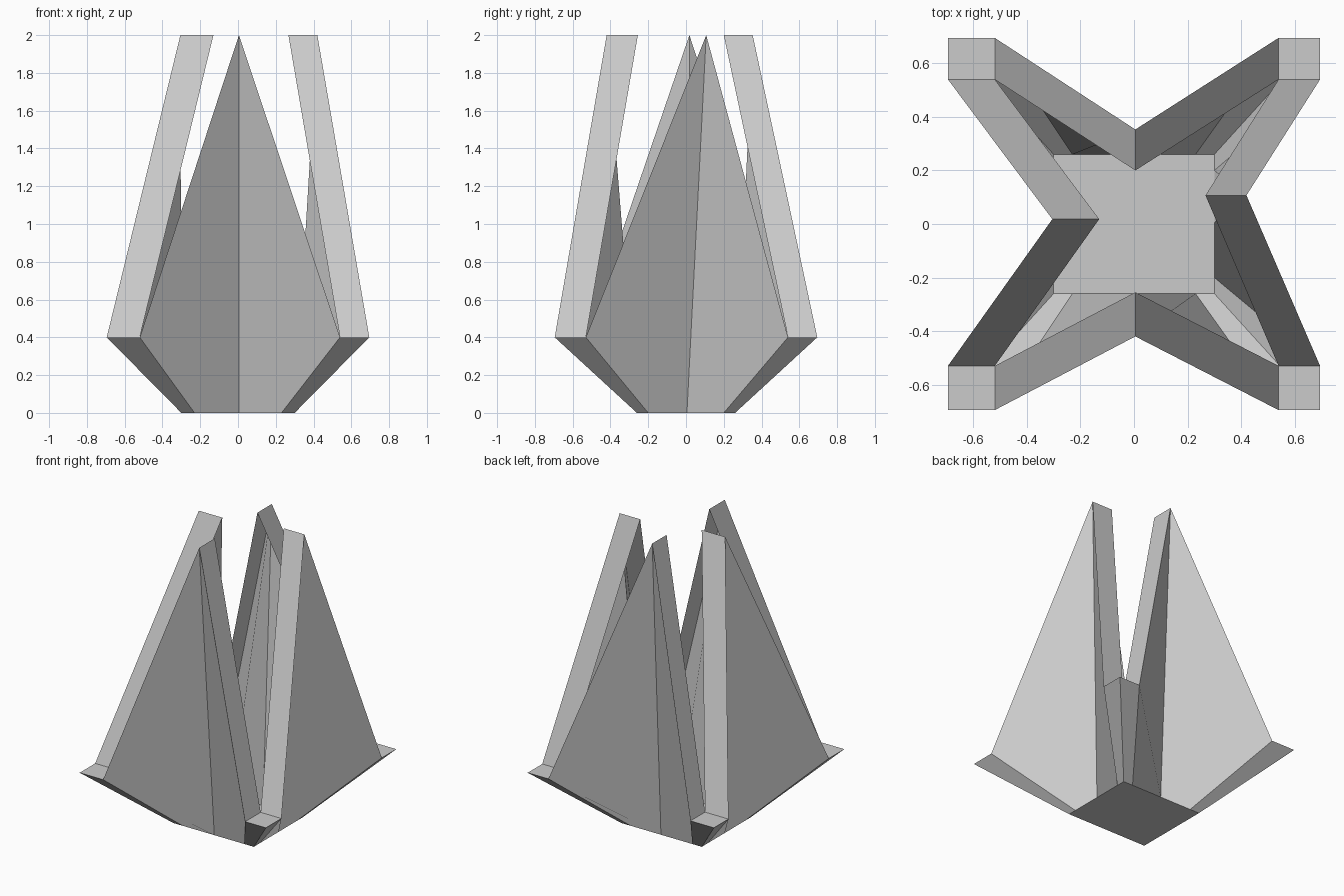
import bpy

if "Cube" in bpy.data.objects:
    bpy.data.objects.remove(bpy.data.objects["Cube"])

OUT, MID, TOP = 0.695, 0.40, 2.0         # outer reach, corner height, tip height
BASE_X, BASE_Y = 0.30, 0.26              # floor half sizes
NOTCH_X, NOTCH_Y = 0.23, 0.20            # where the petals leave the floor edge
INNER_X = {-1: -0.52, 1: 0.54}           # inner edges of the corner squares
INNER_Y = {-1: -0.53, 1: 0.54}


def make(name, faces):
    """Mesh object from a list of faces given as points, welding shared points."""
    verts, index, polys = [], {}, []
    for face in faces:
        poly = []
        for p in face:
            if p not in index:
                index[p] = len(verts)
                verts.append(p)
            poly.append(index[p])
        polys.append(poly)
    mesh = bpy.data.meshes.new(name)
    mesh.from_pydata(verts, [], polys)
    mesh.update()
    ob = bpy.data.objects.new(name, mesh)
    bpy.context.collection.objects.link(ob)


def rim(sx, sy, facing):
    """Outer rim point of a petal at one corner."""
    if facing == 'y':
        return (INNER_X[sx], sy * OUT, MID)
    return (sx * OUT, INNER_Y[sy], MID)


def foot(sx, sy, facing):
    """Floor-level point below the rim point."""
    if facing == 'y':
        return (sx * NOTCH_X, sy * BASE_Y, 0.0)
    return (sx * BASE_X, sy * NOTCH_Y, 0.0)


def inner(sx, sy):
    return (INNER_X[sx], INNER_Y[sy], MID)


# floor
make("floor", [[(-BASE_X, -BASE_Y, 0.0), (-BASE_X, BASE_Y, 0.0),
                (BASE_X, BASE_Y, 0.0), (BASE_X, -BASE_Y, 0.0)]])

# corners: square cap and two tapering sides down to the floor
for sx in (-1, 1):
    for sy in (-1, 1):
        tip = (sx * OUT, sy * OUT, MID)
        base = (sx * BASE_X, sy * BASE_Y, 0.0)
        ry, rx = rim(sx, sy, 'y'), rim(sx, sy, 'x')
        faces = [[tip, ry, inner(sx, sy), rx],
                 [base, foot(sx, sy, 'y'), ry, tip],
                 [base, tip, rx, foot(sx, sy, 'x')]]
        if sx * sy < 0:
            faces = [f[::-1] for f in faces]
        make("corner_%s_%s" % ("front" if sy < 0 else "back",
                               "left" if sx < 0 else "right"), faces)

# petals: folded outer sheet with a flange along the top edges
# name, facing, left corner, right corner, fold foot, outer tip, inner tip
petals = [
    ("front", 'y', (-1, -1), (1, -1), (0.005, -0.26), (0.005, -0.42), (0.005, -0.255)),
    ("right", 'x', (1, -1), (1, 1), (0.30, 0.005), (0.42, 0.107), (0.267, 0.107)),
    ("back", 'y', (1, 1), (-1, 1), (0.005, 0.26), (0.005, 0.353), (0.005, 0.20)),
    ("left", 'x', (-1, 1), (-1, -1), (-0.30, 0.015), (-0.305, 0.018), (-0.13, 0.018)),
]
for name, facing, lc, rc, b, o, i in petals:
    fold, tip, tip_in = (*b, 0.0), (*o, TOP), (*i, TOP)
    rim_l, rim_r = rim(*lc, facing), rim(*rc, facing)
    make("petal_" + name, [
        [rim_l, foot(*lc, facing), fold, tip],
        [foot(*rc, facing), rim_r, tip, fold],
        [rim_l, tip, tip_in, inner(*lc)],
        [tip, rim_r, inner(*rc), tip_in],
    ])
